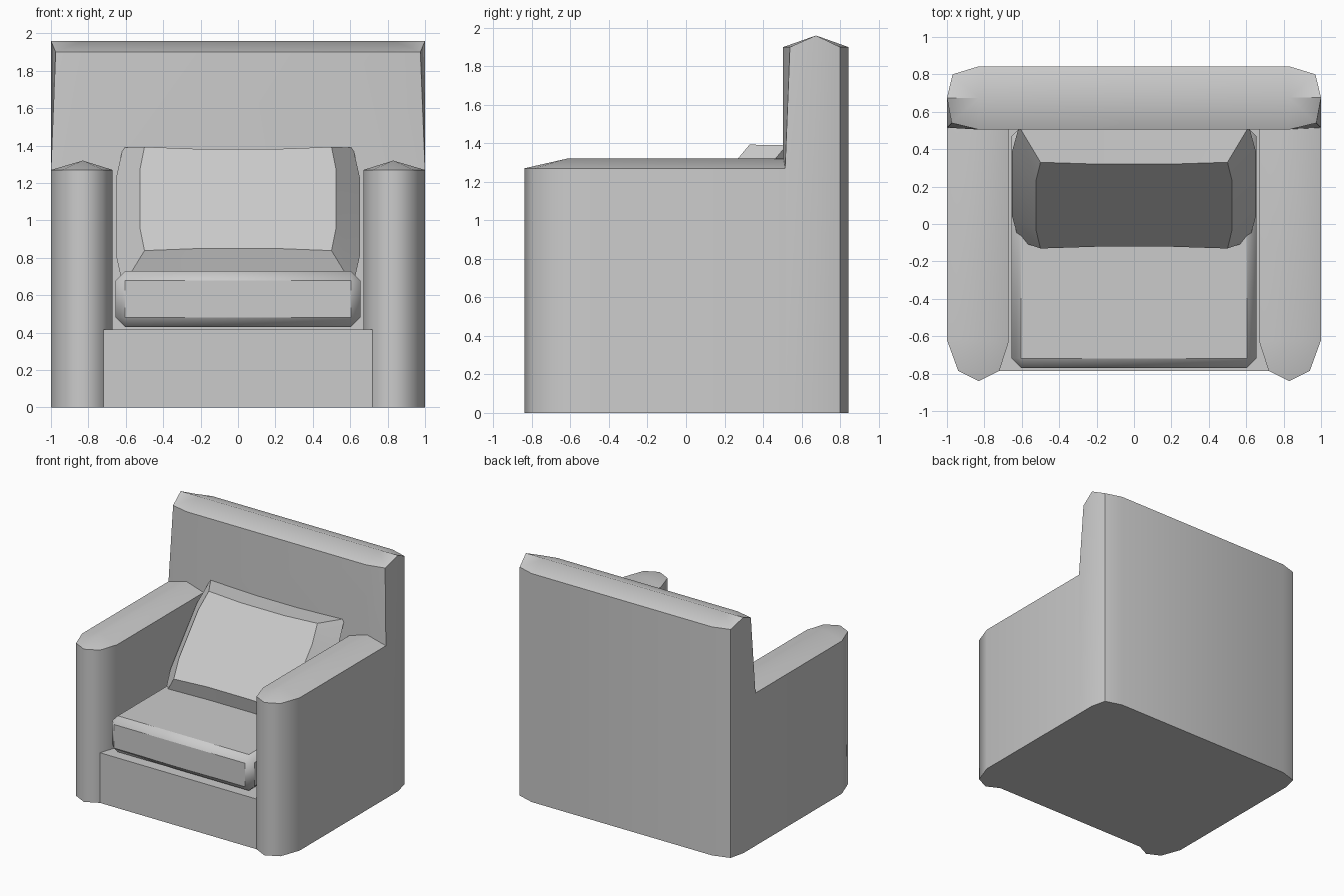
import bpy, bmesh, math

if "Cube" in bpy.data.objects:
    bpy.data.objects.remove(bpy.data.objects["Cube"])


def add_object(name, verts, faces, angle=40):
    bm = bmesh.new()
    vs = [bm.verts.new(v) for v in verts]
    for f in faces:
        bm.faces.new([vs[i] for i in f])
    bmesh.ops.recalc_face_normals(bm, faces=bm.faces)
    me = bpy.data.meshes.new(name)
    bm.to_mesh(me)
    bm.free()
    ob = bpy.data.objects.new(name, me)
    bpy.context.collection.objects.link(ob)
    bpy.ops.object.select_all(action='DESELECT')
    ob.select_set(True)
    bpy.context.view_layer.objects.active = ob
    bpy.ops.object.shade_smooth_by_angle(angle=math.radians(angle))
    return ob


def side_quads(n, rings):
    return [(r * n + i, r * n + (i + 1) % n, (r + 1) * n + (i + 1) % n, (r + 1) * n + i)
            for r in range(rings - 1) for i in range(n)]


def box(name, x, y0, y1, z0, z1, bevel=0):
    ring = [(-x, y0), (x, y0), (x, y1), (-x, y1)]
    verts = [(a, b, z) for z in (z0, z1) for a, b in ring]
    ob = add_object(name, verts, side_quads(4, 2) + [(0, 1, 2, 3), (4, 5, 6, 7)])
    if bevel:
        mod = ob.modifiers.new("bevel", 'BEVEL')
        mod.width = bevel
        mod.segments = 1
    return ob


# Seat base and seat cushion
box("seat_base", 0.73, -0.785, 0.6, 0, 0.417)
box("seat_cushion", 0.655, -0.77, 0.52, 0.43, 0.73, 0.052)

# Arms: pointed plan outline, ridged top, mirrored across x
plan = [(0.67, 0.52), (0.67, -0.63), (0.72, -0.785), (0.83, -0.84),
        (0.94, -0.785), (1.0, -0.62), (1.0, 0.52)]
n = len(plan)
verts = [(x, y, z) for z in (0, 1.27) for x, y in plan]
verts += [(0.83, -0.62, 1.32), (0.83, 0.52, 1.32)]
r0, r1 = 2 * n, 2 * n + 1
faces = side_quads(n, 2)[:-1] + [tuple(range(n)), (n - 1, 0, n, r1, 2 * n - 1)]
faces += [(n, n + 1, r0, r1), (2 * n - 2, 2 * n - 1, r1, r0)]
faces += [(n + i, n + i + 1, r0) for i in range(1, 5)]
arms = add_object("arms", verts, faces, 54)
arms.modifiers.new("mirror", 'MIRROR')

# Backrest: chamfered plan, front corners drawn in towards the top, ridged top
low = [(0.83, 0.505), (1.0, 0.515), (1.0, 0.675), (0.97, 0.80), (0.83, 0.843)]
high = [(0.83, 0.505), (0.975, 0.54), (1.0, 0.675), (0.97, 0.80), (0.83, 0.843)]
verts = []
for pts, z in ((low, 0), (low, 1.27), (high, 1.90)):
    full = pts + [(-x, y) for x, y in reversed(pts)]
    verts += [(x, y, 1.96 if z == 1.90 and y == 0.675 else z) for x, y in full]
verts += [(0.83, 0.675, 1.96), (-0.83, 0.675, 1.96)]
faces = side_quads(10, 3) + [tuple(range(10))]
faces += [(20, 29, 31, 30), (24, 30, 31, 25)]
faces += [(20 + i, 21 + i, 30) for i in range(4)]
faces += [(25 + i, 26 + i, 31) for i in range(4)]
add_object("backrest", verts, faces, 40)

# Pillow: front panel, wider rim, back panel, leaning against the backrest
panel = [(0.20, 0.345), (0.50, 0.36), (0.525, 0.2)]
rim = [(0.20, 0.46), (0.615, 0.48), (0.652, 0.27)]
verts = []
for pts, depth in ((panel, 0.15), (rim, 0.0), (panel, -0.15)):
    half = pts + [(u, -v) for u, v in reversed(pts)]
    for u, v in half + [(-u, v) for u, v in reversed(half)]:
        verts.append((u, 0.215 + 0.64 * v - 0.77 * depth, 1.02 + 0.77 * v + 0.64 * depth))
faces = side_quads(12, 3) + [tuple(range(12)), tuple(range(24, 36))]
add_object("pillow", verts, faces, 35)
